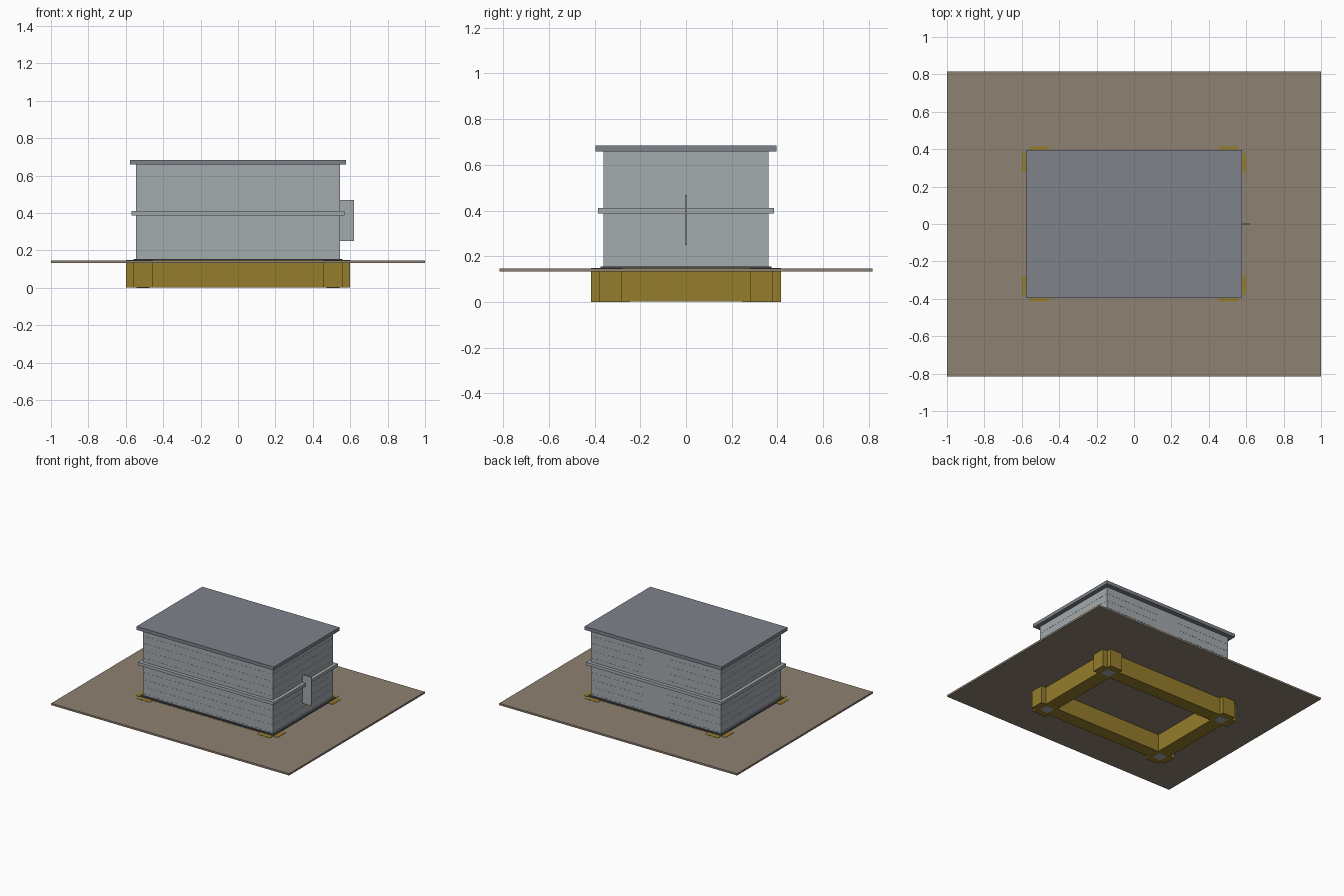
import bpy

if "Cube" in bpy.data.objects:
    bpy.data.objects.remove(bpy.data.objects["Cube"])


def mat(name, rgb):
    m = bpy.data.materials.new(name)
    m.diffuse_color = (*rgb, 1)
    m.use_nodes = True
    m.node_tree.nodes["Principled BSDF"].inputs["Base Color"].default_value = m.diffuse_color
    return m


GOLD = mat("ochre", (0.30, 0.20, 0.025))
EARTH = mat("earth", (0.27, 0.22, 0.165))
WALL = mat("wall_grey", (0.37, 0.40, 0.42))
ROOF = mat("roof_grey", (0.21, 0.225, 0.26))
DARK = mat("dark_grey", (0.06, 0.07, 0.09))


def boxes(name, spans, material):
    """One object from boxes given as (x0, x1, y0, y1, z0, z1)."""
    verts, faces = [], []
    for x0, x1, y0, y1, z0, z1 in spans:
        n = len(verts)
        verts += [(x, y, z) for z in (z0, z1)
                  for x, y in ((x0, y0), (x1, y0), (x1, y1), (x0, y1))]
        faces += [(n + 3, n + 2, n + 1, n), (n + 4, n + 5, n + 6, n + 7)]
        faces += [(n + i, n + (i + 1) % 4, n + (i + 1) % 4 + 4, n + i + 4) for i in range(4)]
    me = bpy.data.meshes.new(name)
    me.from_pydata(verts, [], faces)
    me.materials.append(material)
    ob = bpy.data.objects.new(name, me)
    bpy.context.collection.objects.link(ob)
    return ob


def block(name, hx, hy, z0, z1, material):
    return boxes(name, [(-hx, hx, -hy, hy, z0, z1)], material)


# ground slab
block("ground_slab", 1.0, 0.815, 0.133, 0.147, EARTH)

# foundation strips forming a ring
boxes("foundation_ring", [
    (-0.56, 0.56, -0.38, -0.28, 0.001, 0.148),
    (-0.56, 0.56, 0.28, 0.38, 0.001, 0.148),
    (-0.56, -0.455, -0.28, 0.28, 0.001, 0.148),
    (0.455, 0.56, -0.28, 0.28, 0.001, 0.148)], GOLD)

# cross-shaped corner piers with a grey core
piers, cores = [], []
for sx in (-1, 1):
    for sy in (-1, 1):
        cx, cy = sx * 0.507, sy * 0.33
        piers.append((cx - 0.0525, cx + 0.0525, cy - 0.085, cy + 0.085, 0.0005, 0.149))
        piers.append((cx - 0.092, cx + 0.092, cy - 0.05, cy + 0.05, 0.0005, 0.149))
        cores.append((cx - 0.035, cx + 0.035, cy - 0.035, cy + 0.035, 0, 0.15))
boxes("corner_piers", piers, GOLD)
boxes("pier_cores", cores, WALL)

# building
block("plinth", 0.56, 0.375, 0.147, 0.155, DARK)
block("walls", 0.545, 0.36, 0.155, 0.66, WALL)
block("floor_band", 0.57, 0.385, 0.387, 0.41, WALL)
block("roof", 0.577, 0.395, 0.658, 0.684, ROOF)

# thin cladding joints, interrupted at the middle of the back wall
joints = []
for i in range(9):
    z = 0.165 + 0.055 * i
    if i == 4:
        continue
    a, b, e, h = 0.545, 0.36, 0.001, 0.001
    joints += [(-a, a, -b - e, -b, z - h, z + h),
               (-a, -0.1, b, b + e, z - h, z + h),
               (0.1, a, b, b + e, z - h, z + h),
               (-a - e, -a, -b, b, z - h, z + h),
               (a, a + e, -b, b, z - h, z + h)]
boxes("cladding_joints", joints, WALL)

# projecting sign panel
boxes("side_panel", [(0.54, 0.62, -0.004, 0.004, 0.25, 0.468)], WALL)
